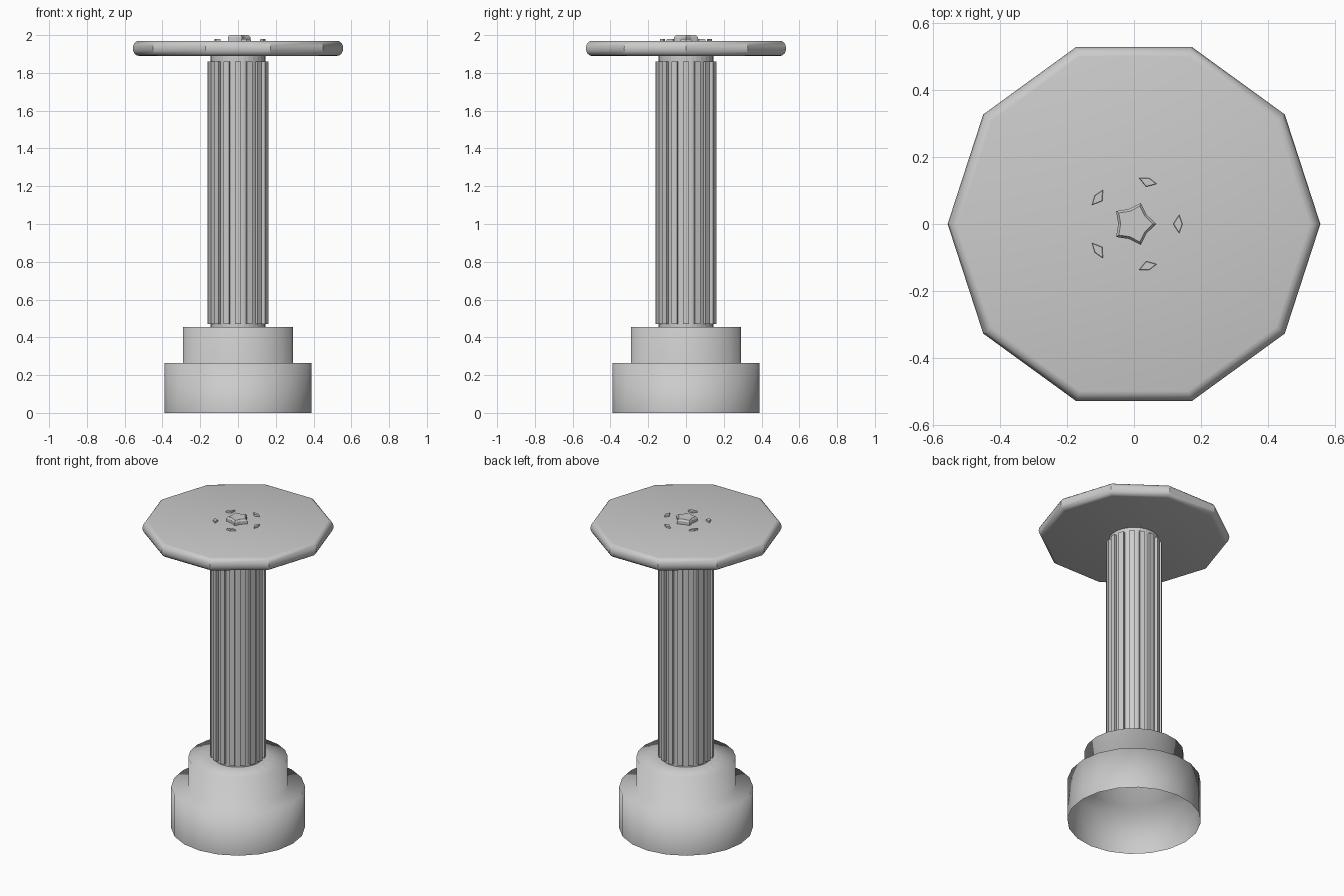
import bpy, bmesh
from math import cos, sin, pi

if "Cube" in bpy.data.objects:
    bpy.data.objects.remove(bpy.data.objects["Cube"])


def finish(bm, name, smooth=None):
    mesh = bpy.data.meshes.new(name)
    bmesh.ops.recalc_face_normals(bm, faces=bm.faces)
    bm.to_mesh(mesh)
    bm.free()
    ob = bpy.data.objects.new(name, mesh)
    bpy.context.collection.objects.link(ob)
    for p in mesh.polygons:
        p.use_smooth = smooth is not None
    if smooth is not None and smooth < pi:
        bpy.ops.object.select_all(action='DESELECT')
        ob.select_set(True)
        bpy.context.view_layer.objects.active = ob
        bpy.ops.object.shade_smooth_by_angle(angle=smooth)
    return ob


def lathe(name, profile, sides, cap_bottom, cap_top, smooth=None):
    bm = bmesh.new()
    rings = [[bm.verts.new((r * cos(2 * pi * i / sides), r * sin(2 * pi * i / sides), z))
              for i in range(sides)] for r, z in profile]
    for a, b in zip(rings, rings[1:]):
        for i in range(sides):
            j = (i + 1) % sides
            bm.faces.new((a[i], a[j], b[j], b[i]))
    if cap_bottom:
        bm.faces.new(rings[0][::-1])
    if cap_top:
        bm.faces.new(rings[-1])
    return finish(bm, name, smooth)


def prism(name, points, z0, z1, taper):
    # Extruded outline with a chamfered top rim
    bm = bmesh.new()
    cx = sum(p[0] for p in points) / len(points)
    cy = sum(p[1] for p in points) / len(points)
    rim = z1 - (z1 - z0) * 0.3
    rings = [[bm.verts.new((cx + (x - cx) * s, cy + (y - cy) * s, z)) for x, y in points]
             for s, z in ((1, z0), (1, rim), (taper, z1))]
    n = len(points)
    for a, b in zip(rings, rings[1:]):
        for i in range(n):
            j = (i + 1) % n
            bm.faces.new((a[i], a[j], b[j], b[i]))
    bm.faces.new(rings[-1])
    return finish(bm, name)


# Stepped base, open underneath
lathe("base", [(0.39, 0), (0.39, 0.265), (0.29, 0.265), (0.29, 0.455), (0.14, 0.455)],
      20, False, False, pi)

# Column core and raised ribs
RIBS = 16
lathe("column_core", [(0.145, 0.455), (0.145, 1.895)], RIBS * 2, False, False)
bm = bmesh.new()
for k in range(RIBS):
    a0, a1 = [(k * 2 + s) * pi / RIBS for s in (-0.5, 0.5)]
    lo, hi = [[bm.verts.new((r * cos(a), r * sin(a), z))
               for r, a in ((0.143, a0), (0.163, a0), (0.163, a1), (0.143, a1))]
              for z in (0.47, 1.86)]
    for i in range(3):
        bm.faces.new((lo[i], lo[i + 1], hi[i + 1], hi[i]))
    bm.faces.new(lo[::-1])
    bm.faces.new(hi)
finish(bm, "column_ribs")

# Ten-sided top with rounded rim
rim = [(0.525 + 0.032 * cos(t), 1.93 + 0.04 * sin(t))
       for t in [-pi / 2 + pi * i / 8 for i in range(9)]]
lathe("table_top", rim, 10, True, True, 0.5)

# Concave five-pointed boss in the centre
star = [((0.066 if i % 2 == 0 else 0.047) * cos(i * pi / 5),
         (0.066 if i % 2 == 0 else 0.047) * sin(i * pi / 5)) for i in range(10)]
prism("centre_boss", star, 1.965, 2.0, 0.85)

# Ring of small diamond studs
for k in range(5):
    a = k * 2 * pi / 5
    pts = [(0.117, 0), (0.135, -0.028), (0.145, 0), (0.135, 0.028)]
    prism(f"stud_{k + 1}", [(x * cos(a) - y * sin(a), x * sin(a) + y * cos(a)) for x, y in pts],
          1.965, 1.98, 0.9)
